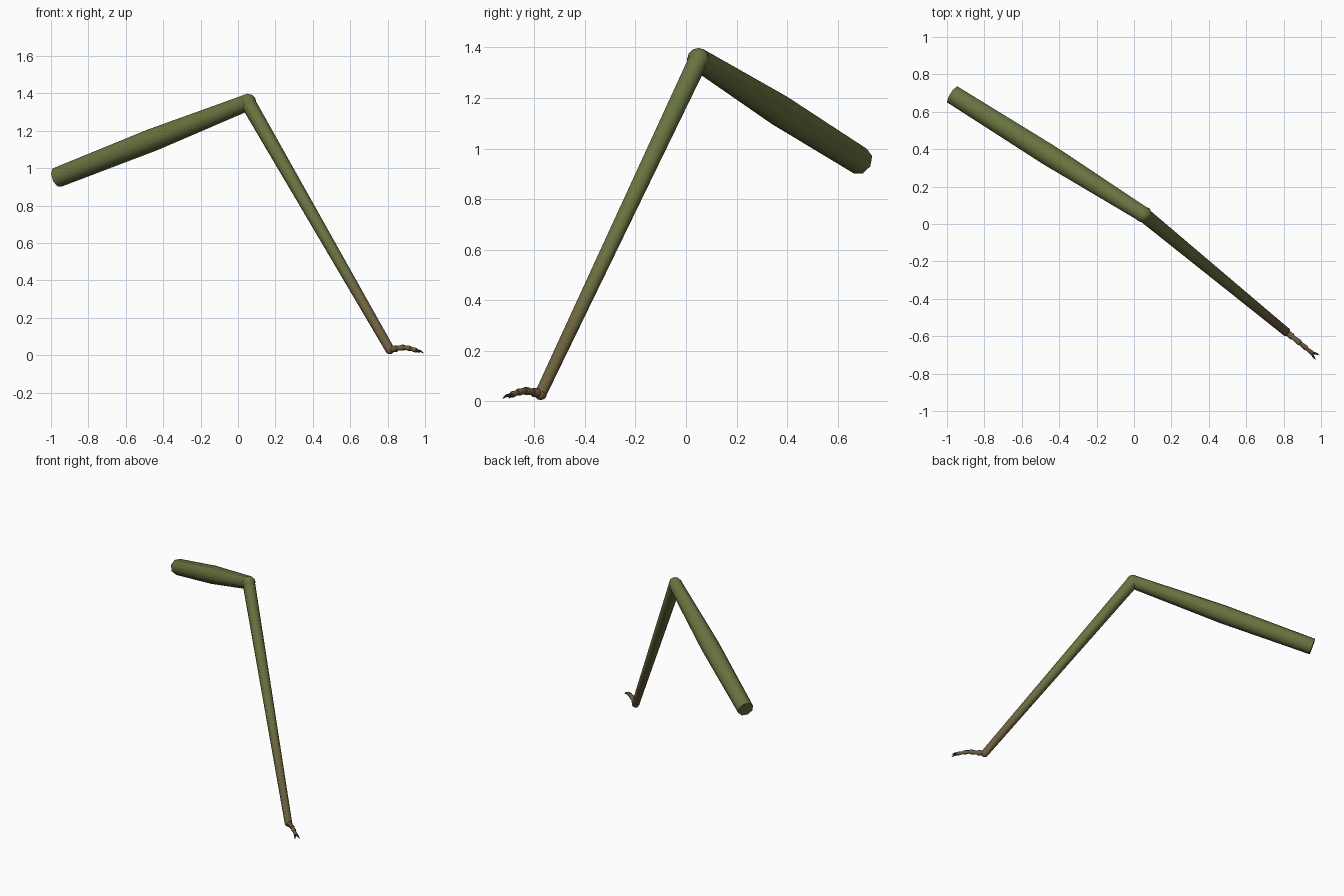
import bpy, bmesh, math
from mathutils import Vector

if "Cube" in bpy.data.objects:
    bpy.data.objects.remove(bpy.data.objects["Cube"])

SIDES = 8
OLIVE, BROWN, DARK = (0.14, 0.17, 0.05), (0.155, 0.115, 0.05), (0.04, 0.025, 0.015)


def material(name, rgb):
    m = bpy.data.materials.new(name)
    m.diffuse_color = (*rgb, 1)
    m.use_nodes = True
    m.node_tree.nodes["Principled BSDF"].inputs["Base Color"].default_value = m.diffuse_color
    return m


def mix(a, b, t):
    return tuple(x + (y - x) * t for x, y in zip(a, b))


olive, brown, dark = material("olive", OLIVE), material("brown", BROWN), material("claw", DARK)
fade = [material(f"fade_{i}", mix(OLIVE, BROWN, i / 7)) for i in range(8)]


def tube(name, points, radii, mats, index=lambda i: 0):
    """Capped tube through points; index(i) picks the material of ring section i."""
    pts = [Vector(p) for p in points]
    bm = bmesh.new()
    rings = []
    for i, p in enumerate(pts):
        d = (pts[min(i + 1, len(pts) - 1)] - pts[max(i - 1, 0)]).normalized()
        side = d.cross(Vector((0, 0, 1))).normalized()
        up = side.cross(d)
        ring = []
        for k in range(SIDES):
            a = 2 * math.pi * (k + 0.5) / SIDES
            ring.append(bm.verts.new(p + radii[i] * (side * math.cos(a) + up * math.sin(a))))
        rings.append(ring)
    for i in range(len(rings) - 1):
        for k in range(SIDES):
            n = (k + 1) % SIDES
            f = bm.faces.new((rings[i][k], rings[i][n], rings[i + 1][n], rings[i + 1][k]))
            f.material_index = index(i)
    bm.faces.new(rings[0][::-1]).material_index = index(0)
    bm.faces.new(rings[-1]).material_index = index(len(rings) - 2)
    bmesh.ops.recalc_face_normals(bm, faces=bm.faces)
    me = bpy.data.meshes.new(name)
    bm.to_mesh(me)
    bm.free()
    for m in mats:
        me.materials.append(m)
    ob = bpy.data.objects.new(name, me)
    bpy.context.collection.objects.link(ob)
    bpy.context.view_layer.objects.active = ob
    ob.select_set(True)
    bpy.ops.object.shade_smooth_by_angle(angle=math.radians(50))
    ob.select_set(False)
    return ob


hip = Vector((-0.967, 0.69, 0.95))
knee = Vector((0.052, 0.05, 1.352))
ankle = Vector((0.812, -0.575, 0.03))

# upper leg, slightly swollen in the middle
tube("upper_leg", [hip, hip.lerp(knee, 0.5), knee], [0.055, 0.062, 0.045], [olive])

# knee and ankle joints
for name, pos, r, mat in (("knee_joint", knee, 0.046, olive), ("ankle_joint", ankle, 0.025, brown)):
    bpy.ops.mesh.primitive_uv_sphere_add(segments=8, ring_count=6, radius=r, location=pos)
    ob = bpy.context.object
    ob.name = name
    ob.data.materials.append(mat)
    bpy.ops.object.shade_smooth()
    ob.select_set(False)

# lower leg, fading from olive to brown between 55% and 85% of its length
steps = [0] + [0.55 + 0.3 * i / 6 for i in range(7)] + [1]
tube("lower_leg", [knee.lerp(ankle, t) for t in steps],
     [0.042 - 0.017 * t for t in steps], fade, index=lambda i: i)

# foot: short flared segments along a gentle arch
out = Vector((0.77, -0.63, 0)).normalized()
side = Vector((-out.y, out.x, 0))
arch = [(0.0, 0.031), (0.05, 0.036), (0.1, 0.042), (0.145, 0.035), (0.185, 0.025)]
spots = [ankle + out * d + Vector((0, 0, z - ankle.z)) for d, z in arch]
for i in range(4):
    r = 0.019 - 0.002 * i
    tube(f"foot_segment_{i + 1}", [spots[i], spots[i].lerp(spots[i + 1], 0.8), spots[i + 1]],
         [r * 0.75, r, r * 0.8], [brown])

# pair of curved claws
for s, name in ((-1, "claw_right"), (1, "claw_left")):
    base = spots[-1]
    tube(name, [base - out * 0.008, base + out * 0.014 + side * s * 0.011 + Vector((0, 0, -0.002)),
                base + out * 0.034 + side * s * 0.016 + Vector((0, 0, -0.014))],
         [0.008, 0.006, 0.001], [dark])
